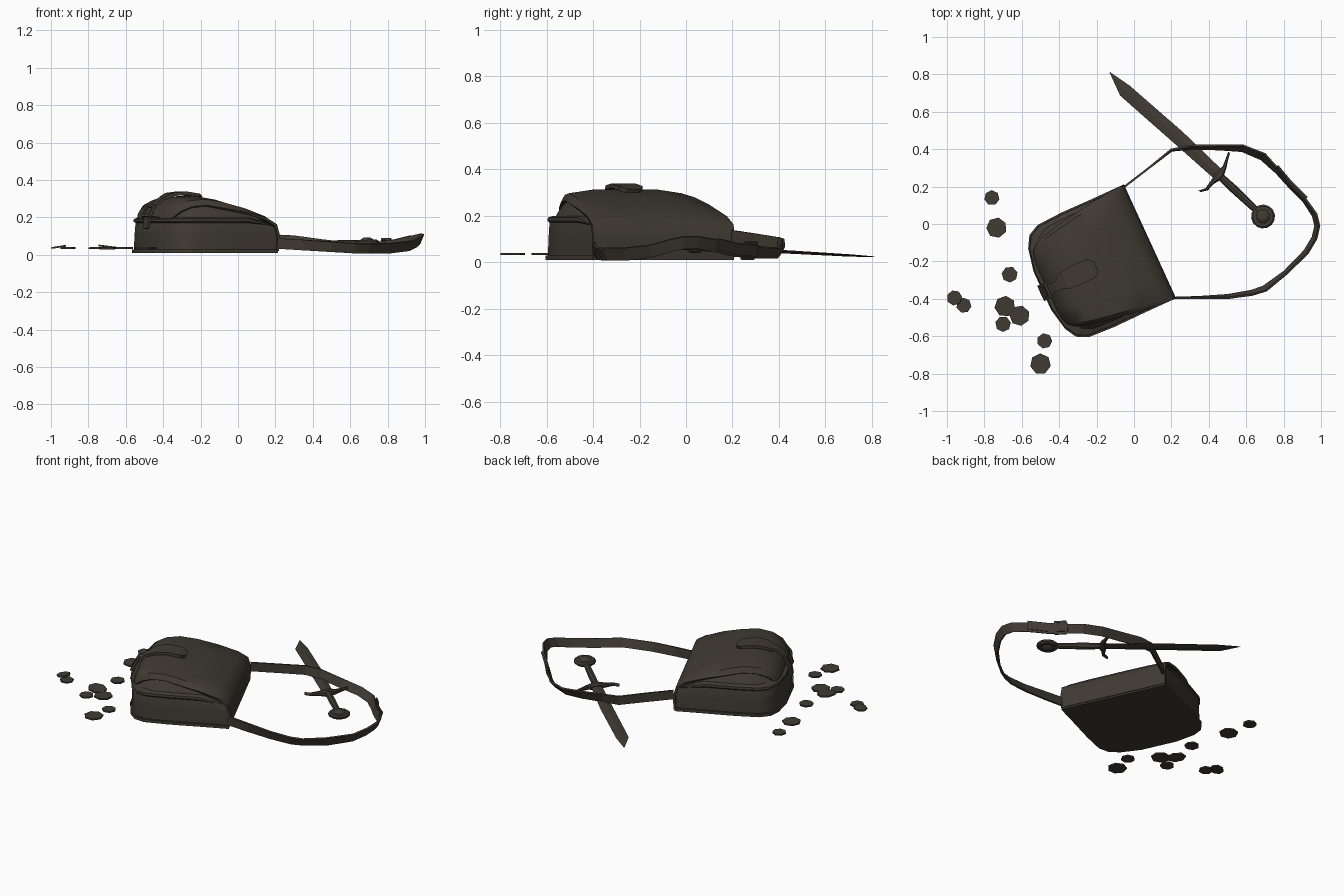
import bpy, bmesh, math
from mathutils import Vector, Matrix

if "Cube" in bpy.data.objects:
    bpy.data.objects.remove(bpy.data.objects["Cube"])

mat = bpy.data.materials.new("dark_brown")
mat.diffuse_color = (0.052, 0.043, 0.033, 1)
mat.use_nodes = True
mat.node_tree.nodes["Principled BSDF"].inputs["Base Color"].default_value = mat.diffuse_color

# bag frame: u runs from hinge to front, v along the hinge
C, S = 0.909, 0.417
BAG = Matrix(((-C, S, 0, 0.08), (-S, -C, 0, -0.095), (0, 0, 1, 0), (0, 0, 0, 1)))


def finish(name, bm, mtx=None, angle=None):
    if mtx:
        bm.transform(mtx)
    bmesh.ops.recalc_face_normals(bm, faces=bm.faces)
    me = bpy.data.meshes.new(name)
    bm.to_mesh(me)
    bm.free()
    me.materials.append(mat)
    ob = bpy.data.objects.new(name, me)
    bpy.context.collection.objects.link(ob)
    if angle:
        bpy.ops.object.select_all(action='DESELECT')
        bpy.context.view_layer.objects.active = ob
        ob.select_set(True)
        bpy.ops.object.shade_smooth_by_angle(angle=math.radians(angle))
    return ob


def loft(name, rings, mtx=None, closed=True, cap=True, angle=None, thick=0):
    bm = bmesh.new()
    rows = [[bm.verts.new(p) for p in r] for r in rings]
    n = len(rows[0])
    for a, b in zip(rows, rows[1:]):
        for i in range(n if closed else n - 1):
            j = (i + 1) % n
            bm.faces.new((a[i], a[j], b[j], b[i]))
    if cap:
        bm.faces.new(rows[0])
        bm.faces.new(rows[-1])
    if thick:
        bmesh.ops.recalc_face_normals(bm, faces=bm.faces)
        bmesh.ops.solidify(bm, geom=bm.faces[:], thickness=thick)
    return finish(name, bm, mtx, angle)


def strip(name, pts, width, thick, mtx=None, leans=None, flat=False):
    """Rectangular band swept along points; flat bands lie down, others stand on edge."""
    pts = [Vector(p) for p in pts]
    rings = []
    for i, p in enumerate(pts):
        t = (pts[min(i + 1, len(pts) - 1)] - pts[max(i - 1, 0)]).normalized()
        if flat:
            a = Vector((0, 1, 0))
        else:
            side = t.cross(Vector((0, 0, 1))).normalized()
            l = leans[i] if leans else 0
            a = Vector((0, 0, 1)) * math.cos(l) - side * math.sin(l)
        n = t.cross(a).normalized()
        w = width[i] if isinstance(width, list) else width
        rings.append([p + a * w / 2 * s + n * thick / 2 * q
                      for s, q in ((-1, -1), (1, -1), (1, 1), (-1, 1))])
    return loft(name, rings, mtx)


# flap profile: u, z, half width
PROF = [(0.0, .02, .335), (-.006, .10, .335), (.012, .165, .335), (.07, .21, .33),
        (.18, .258, .32), (.3, .298, .302), (.40, .315, .285), (.48, .308, .268),
        (.54, .282, .25), (.585, .238, .215), (.6, .205, .17)]


def top_z(u):
    for (a, za, _), (b, zb, _) in zip(PROF[2:], PROF[3:]):
        if u <= b:
            return za + (zb - za) * max(0, (u - a) / (b - a))
    return PROF[-1][1]


# bag body: rounded outline lofted upwards
HALF = [(.01, .325), (.18, .325), (.36, .327), (.50, .32), (.56, .29), (.595, .23), (.62, .11)]
OUT = HALF + [(u, -v) for u, v in reversed(HALF)]


def ring(s, z, cap=0.0):
    r = []
    for u, v in OUT:
        uu = .01 + (u - .01) * s
        r.append((uu, v * s, min(z, top_z(uu) - cap)))
    return r


loft("bag_body", [ring(1, .015), ring(.995, .10, .02), ring(.985, .175, .02), ring(.965, .195, .018),
                  ring(.93, .20, .018), ring(.90, .225, .018), ring(.84, .262, .03)],
     BAG, angle=35)
loft("back_panel", [[(u * 1.02 - .005, v * 1.03, z) for u, v in OUT] for z in (.010, .028)], BAG)
# piping along the body rim
loft("rim_piping", [[(.01 + (u - .01) * s, v * s, min(z, top_z(u) - .01)) for u, v in OUT]
                    for s, z in ((.985, .170), (1.005, .178), (1.0, .192), (.95, .20))],
     BAG, cap=False)

# flap: arched cover that droops at its edges
FR = [(-1, .05), (-.93, .018), (-.55, .003), (0, 0), (.55, .003), (.93, .018), (1, .05)]
loft("flap", [[(u, f * w, z - d * min(1, max(0, u / .3))) for f, d in FR] for u, z, w in PROF],
     BAG, closed=False, cap=False, angle=40, thick=.014)

# fastening tab and buckle on the flap
strip("flap_tab", [(.315, 0, .306), (.34, 0, .318), (.42, 0, .33), (.49, 0, .322), (.53, 0, .303)],
      [.06, .11, .115, .10, .07], .018, BAG, flat=True)
strip("closing_strap", [(.50, .01, .318), (.55, .01, .296), (.60, .01, .25), (.625, .01, .20),
                        (.635, .01, .14)], .055, .014, BAG, flat=True)
B = BAG @ Matrix.Translation((.617, .01, .235)) @ Matrix.Rotation(math.radians(62), 4, 'Y')


def frame(name, mtx, hx, hy, t):
    def loop(k, z):
        return [(sx * (hx + k), sy * (hy + k), z) for sx, sy in ((-1, -1), (1, -1), (1, 1), (-1, 1))]
    loft(name, [loop(t, -t / 2), loop(t, t / 2), loop(0, t / 2), loop(0, -t / 2), loop(t, -t / 2)],
         mtx, cap=False)


frame("front_buckle", B, .022, .03, .015)

# shoulder strap: x, y, z, lean
PATH = [(-.05, .20, .11, 0), (.08, .30, .095, 0), (.20, .395, .08, .1), (.30, .41, .075, .3),
        (.45, .41, .055, .4), (.58, .405, .042, .6), (.69, .36, .04, .7), (.77, .28, .045, .4),
        (.83, .21, .052, .3), (.91, .13, .07, .3), (.965, .05, .085, .4), (.98, -.01, .085, .4),
        (.965, -.075, .07, .4), (.92, -.15, .048, .4), (.81, -.26, .035, .3), (.70, -.345, .035, .5),
        (.63, -.368, .035, .4), (.50, -.388, .043, .3), (.35, -.393, .052, .1), (.21, -.395, .06, 0)]
strip("shoulder_strap", [p[:3] for p in PATH], .056, .011, leans=[p[3] for p in PATH])
strip("strap_overlap", [(.76, .305, .05), (.83, .225, .056), (.92, .135, .078)], .05, .012,
      leans=[.4, .3, .3])
frame("strap_buckle", Matrix.Translation((.785, .272, .05)) @ Matrix.Rotation(math.radians(-48), 4, 'Z')
      @ Matrix.Rotation(math.radians(72), 4, 'X'), .026, .03, .01)

# dagger frame: x runs from pommel to tip, sloping down
ax = Vector((-.82, .77, -.042)).normalized()
ay = Vector((0, 0, 1)).cross(ax).normalized()
az = ax.cross(ay)
DAG = Matrix.Translation((.69, .04, .066)) @ Matrix((ax, ay, az)).transposed().to_4x4()


def diamond(x, lo, hi, t):
    m = (lo + hi) / 2
    return [(x, lo, 0), (x, m, -t), (x, hi, 0), (x, m, t)]


# y is negative towards the upper edge in the top view
loft("dagger_blade", [diamond(.335, -.032, .032, .008), diamond(.62, -.036, .040, .007),
                      diamond(1.0, -.022, .052, .005), diamond(1.125, -.003, .001, .001)], DAG)
loft("dagger_grip", [[(x, r * math.cos(k * math.pi / 4), r * .9 * math.sin(k * math.pi / 4))
                      for k in range(8)] for x, r in ((.03, .017), (.12, .02), (.22, .022), (.32, .019))], DAG)
GUARD = [(.345, .135, 0), (.325, .10, 0), (.328, .05, 0), (.325, 0, 0), (.335, -.05, 0),
         (.355, -.09, 0), (.372, -.125, 0)][::-1]
gr = []
for i, (x, y, z) in enumerate(GUARD):
    w, h = ((.006, .008), (.008, .010), (.012, .014), (.024, .022))[min(i, 6 - i)]
    gr.append([(x - .005 + w * a, y, h * b) for a, b in ((-1, -.5), (-.5, -1), (.5, -1), (1, -.5),
                                                         (1, .5), (.5, 1), (-.5, 1), (-1, .5))])
loft("dagger_guard", gr, DAG)
# disc pommel with raised boss on both faces
loft("pommel", [[(r * math.cos(k * math.pi / 7), r * math.sin(k * math.pi / 7), z) for k in range(14)]
                for r, z in ((.018, -.026), (.032, -.018), (.036, -.013), (.055, -.013), (.064, -.005),
                             (.064, .005), (.055, .013), (.036, .013), (.032, .018), (.018, .026))], DAG)

# coins: x, y, radius, z, tilt
COINS = [(-.76, .14, .041, .035, 0), (-.735, -.02, .055, .036, 0), (-.665, -.27, .043, .036, 0),
         (-.96, -.395, .041, .042, 9), (-.91, -.435, .041, .036, 0), (-.69, -.44, .056, .043, -7),
         (-.612, -.49, .055, .036, 0), (-.70, -.535, .042, .034, 0), (-.478, -.625, .041, .036, 0),
         (-.50, -.748, .056, .036, 0)]
for i, (x, y, r, z, t) in enumerate(COINS):
    bm = bmesh.new()
    bmesh.ops.create_cone(bm, cap_ends=True, segments=7, radius1=r, radius2=r, depth=.009)
    finish("coin_%d" % (i + 1), bm, Matrix.Translation((x, y, z)) @ Matrix.Rotation(math.radians(-t), 4, 'Y')
           @ Matrix.Rotation(i * .7, 4, 'Z'))
